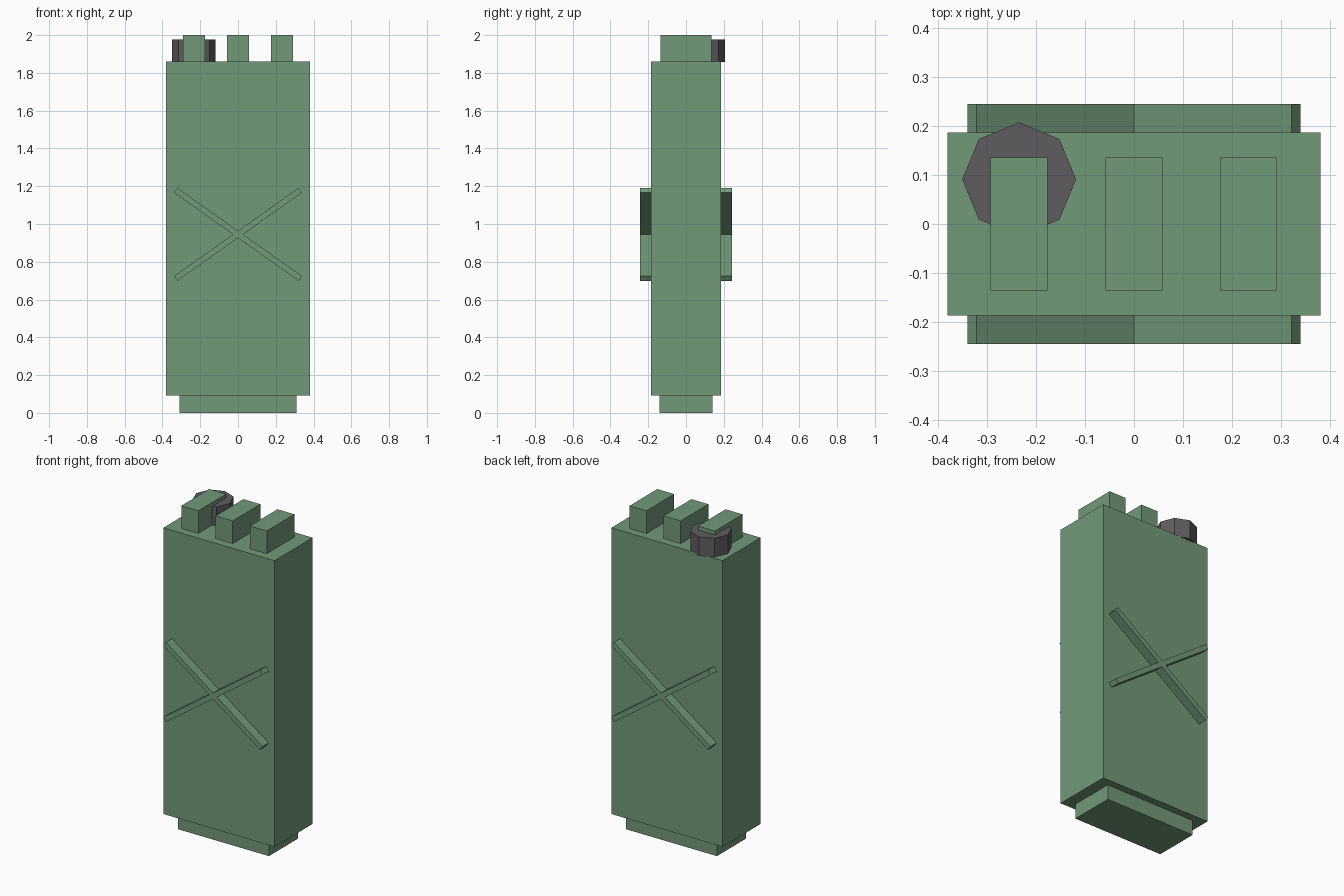
import bpy, bmesh
from math import sin, cos, radians
from mathutils import Matrix, Vector

if "Cube" in bpy.data.objects:
    bpy.data.objects.remove(bpy.data.objects["Cube"])


def material(name, rgb):
    m = bpy.data.materials.new(name)
    m.diffuse_color = (*rgb, 1)
    m.use_nodes = True
    m.node_tree.nodes["Principled BSDF"].inputs["Base Color"].default_value = m.diffuse_color
    return m


GREEN = material("green_paint", (0.17, 0.32, 0.19))
GREY = material("dark_grey", (0.115, 0.107, 0.118))


def make_object(name, bm, mat):
    bmesh.ops.recalc_face_normals(bm, faces=bm.faces)
    mesh = bpy.data.meshes.new(name)
    bm.to_mesh(mesh)
    bm.free()
    mesh.materials.append(mat)
    obj = bpy.data.objects.new(name, mesh)
    bpy.context.collection.objects.link(obj)
    return obj


def box(name, x, half_x, half_y, z0, z1, mat=GREEN):
    bm = bmesh.new()
    bmesh.ops.create_cube(bm, size=1)
    bmesh.ops.scale(bm, verts=bm.verts, vec=(2 * half_x, 2 * half_y, z1 - z0))
    bmesh.ops.translate(bm, verts=bm.verts, vec=(x, 0, (z0 + z1) / 2))
    return make_object(name, bm, mat)


# Can body and inset foot
box("body", 0, 0.38, 0.186, 0.093, 1.86)
box("foot", 0, 0.31, 0.141, 0, 0.093)

# Three carrying grips on top
for side, x in (("left", -0.234), ("middle", 0), ("right", 0.233)):
    box(f"{side}_grip", x, 0.058, 0.135, 1.86, 2.0)

# Eight-sided filler cap
bm = bmesh.new()
bmesh.ops.create_cone(bm, cap_ends=True, segments=8, radius1=0.116, radius2=0.116,
                      depth=0.117, matrix=Matrix.Translation((-0.234, 0.091, 1.8585 + 0.0585)))
make_object("filler_cap", bm, GREY)

# Raised cross rib: one outline, extruded from the front and mirrored to the back
angle, half_len, w = radians(35.3), 0.404, 0.0155
along = Vector((cos(angle), sin(angle)))
across = Vector((-sin(angle), cos(angle))) * w
lower, upper = along * half_len - across, along * half_len + across
crotch_x, crotch_z = w / sin(angle), w / cos(angle)
outline = [(crotch_x, 0), lower, upper, (0, crotch_z),
           (-upper[0], upper[1]), (-lower[0], lower[1])]
outline += [(-p[0], -p[1]) for p in outline]
bm = bmesh.new()
face = bm.faces.new([bm.verts.new((x, -0.244, z + 0.945)) for x, z in outline])
geom = bmesh.ops.extrude_face_region(bm, geom=[face], use_keep_orig=True)["geom"]
bmesh.ops.translate(bm, verts=[g for g in geom if isinstance(g, bmesh.types.BMVert)],
                    vec=(0, 0.06, 0))
ribs = make_object("cross_ribs", bm, GREEN)
mirror = ribs.modifiers.new("Mirror", "MIRROR")
mirror.use_axis = (False, True, False)
mirror.use_clip = False
